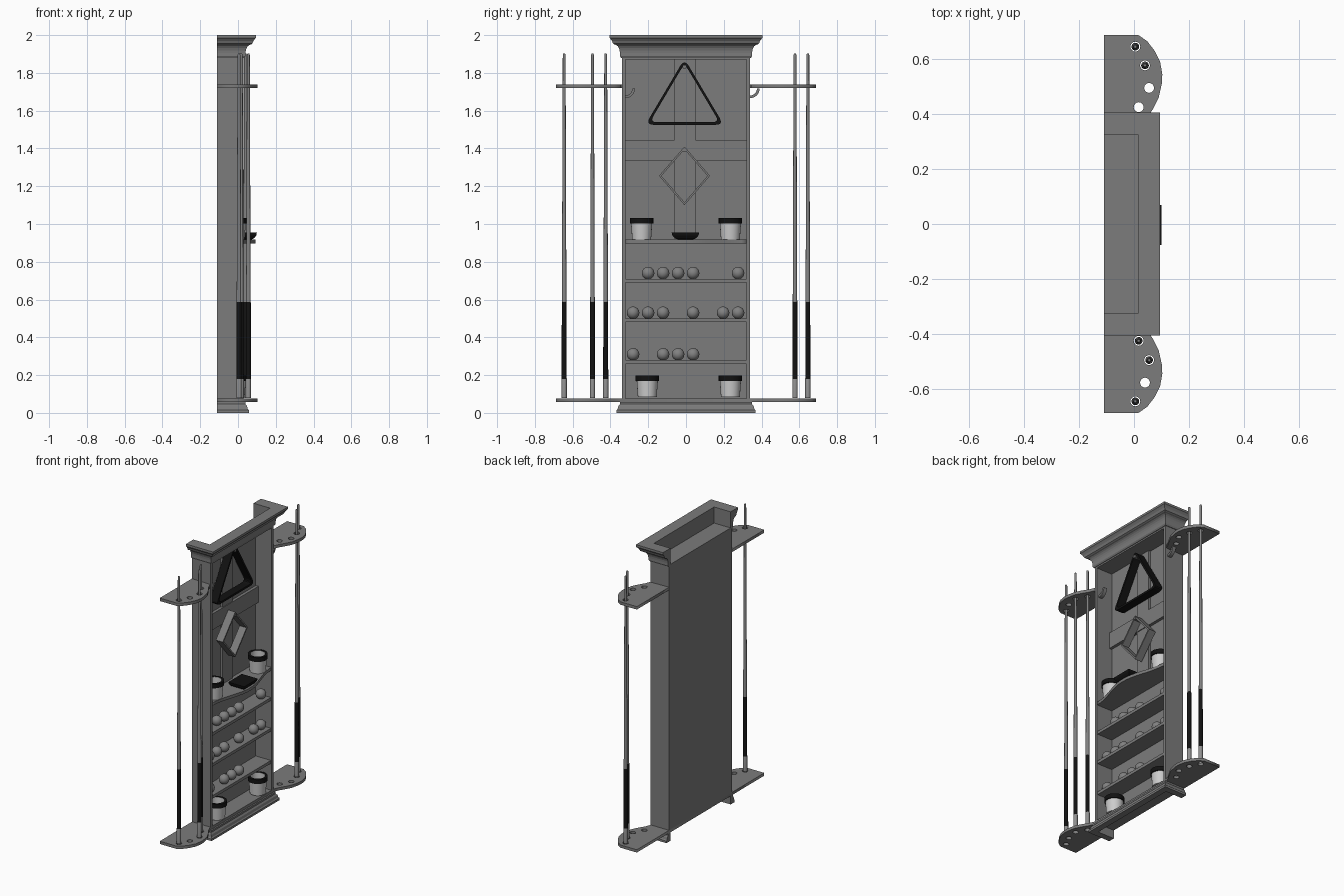
import bpy, bmesh, math
from mathutils import Vector

cube = bpy.data.objects.get("Cube")
if cube:
    bpy.data.objects.remove(cube, do_unlink=True)


def material(name, v):
    m = bpy.data.materials.new(name)
    m.use_nodes = True
    m.diffuse_color = (v, v, v, 1)
    m.node_tree.nodes["Principled BSDF"].inputs["Base Color"].default_value = (v, v, v, 1)
    return m


WOOD = material("grey_wood", 0.2)
BLACK = material("black", 0.006)
WHITE = material("pale_grey", 0.6)
BALL = material("ball_grey", 0.22)
BUTT = material("cue_butt_grey", 0.28)


def finish(name, bm, mats, smooth=False):
    bmesh.ops.recalc_face_normals(bm, faces=bm.faces)
    me = bpy.data.meshes.new(name)
    bm.to_mesh(me)
    bm.free()
    ob = bpy.data.objects.new(name, me)
    bpy.context.collection.objects.link(ob)
    for m in mats:
        me.materials.append(m)
    if smooth:
        bpy.ops.object.select_all(action='DESELECT')
        ob.select_set(True)
        bpy.context.view_layer.objects.active = ob
        bpy.ops.object.shade_smooth_by_angle()
    return ob


def box(name, x0, x1, y0, y1, z0, z1, mat=WOOD):
    bm = bmesh.new()
    bmesh.ops.create_cube(bm, size=1)
    for v in bm.verts:
        v.co = ((x0 + x1) / 2 + v.co.x * (x1 - x0), (y0 + y1) / 2 + v.co.y * (y1 - y0),
                (z0 + z1) / 2 + v.co.z * (z1 - z0))
    return finish(name, bm, [mat])


def rings(bm, loops, close_loops=False):
    """Bridge equal point rings with quads."""
    vs = [[bm.verts.new(p) for p in loop] for loop in loops]
    n = len(vs[0])
    pairs = list(zip(vs, vs[1:])) + ([(vs[-1], vs[0])] if close_loops else [])
    for a, b in pairs:
        for i in range(n):
            bm.faces.new((a[i], a[(i + 1) % n], b[(i + 1) % n], b[i]))
    return vs


def lathe(name, x, y, profile, mats, rule=None, n=20):
    bm = bmesh.new()
    vs = rings(bm, [[(x + r * math.cos(2 * math.pi * i / n), y + r * math.sin(2 * math.pi * i / n), z)
                     for i in range(n)] for r, z in profile])
    bm.faces.new(vs[0])
    bm.faces.new(vs[-1])
    if rule:
        for f in bm.faces:
            f.material_index = rule(f.calc_center_median())
    return finish(name, bm, mats, True)


def moulding(name, profile):
    """Three-sided moulding, open at the back."""
    bm = bmesh.new()
    corners = []
    for end, s in ((0, -1), (1, -1), (1, 1), (0, 1)):
        corners.append([(FRONT + d if end else BACK, s * (HALF + d), z) for d, z in profile])
    vs = rings(bm, corners)
    bm.faces.new(vs[0])
    bm.faces.new(vs[-1])
    finish(name, bm, [WOOD])


def board(name, outline, holes, z0, z1):
    """Flat board with round holes."""
    cu = bpy.data.curves.new(name, 'CURVE')
    cu.dimensions = '2D'
    cu.fill_mode = 'BOTH'
    cu.extrude = (z1 - z0) / 2
    loops = [outline] + [[(x + 0.018 * math.cos(a * math.pi / 8), y + 0.018 * math.sin(a * math.pi / 8))
                          for a in range(16)] for x, y in holes]
    for pts in loops:
        sp = cu.splines.new('POLY')
        sp.points.add(len(pts) - 1)
        for p, (x, y) in zip(sp.points, pts):
            p.co = (x, y, 0, 1)
        sp.use_cyclic_u = True
    cu.materials.append(WOOD)
    ob = bpy.data.objects.new(name, cu)
    ob.location.z = (z0 + z1) / 2
    bpy.context.collection.objects.link(ob)
    bpy.ops.object.select_all(action='DESELECT')
    ob.select_set(True)
    bpy.context.view_layer.objects.active = ob
    bpy.ops.object.convert(target='MESH')


def rounded(points, r, steps=5):
    """Polygon in (y, z) with arcs at its corners."""
    out = []
    for i, p in enumerate(points):
        p, a, b = Vector(p), Vector(points[i - 1]), Vector(points[(i + 1) % len(points)])
        s, e = p + (a - p).normalized() * r, p + (b - p).normalized() * r
        for k in range(steps + 1):
            t = k / steps
            out.append(s * (1 - t) ** 2 + p * 2 * t * (1 - t) + e * t * t)
    return out


def frame(name, outer, inner, x0, x1, mat):
    bm = bmesh.new()
    rings(bm, [[(x, p[0], p[1]) for p in loop] for x, loop in
               ((x0, outer), (x1, outer), (x1, inner), (x0, inner))], True)
    finish(name, bm, [mat])


BACK, FRONT, HALF = -0.11, 0.03, 0.34
INNER = HALF - 0.02
FLOOR, TOP = 0.077, 1.88

# Cabinet body
box("back_panel", BACK, BACK + 0.02, -HALF, HALF, FLOOR, TOP)
for side, s in (("left", 1), ("right", -1)):
    y0, y1 = sorted((s * INNER, s * HALF))
    box(side + "_side_panel", BACK, FRONT, y0, y1, FLOOR, TOP)
box("top_panel", BACK, FRONT, -HALF, HALF, TOP - 0.01, TOP + 0.01)
box("centre_stile", -0.09, -0.075, -0.06, 0.05, 0.92, TOP)
box("cross_rail", -0.09, -0.07, -INNER, INNER, 1.335, 1.445)

# Crown and base mouldings
cove = [(0.01 + 0.028 * (1 - math.cos(a * math.pi / 10)), 1.905 + 0.045 * math.sin(a * math.pi / 10))
        for a in range(6)]
moulding("crown_moulding", [(-0.015, TOP), (0.004, TOP), (0.01, 1.89)] + cove +
         [(0.046, 1.955), (0.052, 1.97), (0.06, 1.98), (0.065, 1.985), (0.065, 2), (-0.015, 2)])
moulding("base_moulding", [(-0.015, 0), (0.028, 0), (0.028, 0.014), (0.022, 0.02), (0.018, 0.036),
                           (0.01, 0.046), (0.01, 0.058), (-0.015, 0.058)])

# Shelves
for z in (0.27, 0.49, 0.70):
    box("ball_shelf", -0.09, 0.025, -INNER, INNER, z - 0.01, z + 0.01)
bow = [(0.028 + 0.064 * math.cos(t * math.pi / 24) ** 2, INNER * t / 12) for t in range(-12, 13)]
board("bowed_shelf", [(-0.09, -INNER)] + bow + [(-0.09, INNER)], [], 0.897, 0.917)

# Cue rack boards
edge = [(FRONT, 0.345), (0.045, 0.38), (0.07, 0.42), (0.09, 0.46), (0.101, 0.51), (0.103, 0.545),
        (0.095, 0.59), (0.075, 0.63), (0.048, 0.665), (0.015, 0.688), (BACK, 0.688)]
slots = [(0.017, 0.425), (0.055, 0.495), (0.04, 0.577), (0.005, 0.645)]
for side, s in (("left", 1), ("right", -1)):
    board(side + "_cue_rack", [(x, s * y) for x, y in [(BACK, HALF)] + edge],
          [(x, s * y) for x, y in slots], 1.719, 1.739)
board("base_board", [(x, y) for x, y in edge] + [(x, -y) for x, y in reversed(edge)],
      slots + [(x, -y) for x, y in slots], 0.058, FLOOR)

# Cues
cue = [(0.014, 0.078), (0.014, 0.18), (0.0135, 0.182), (0.0125, 0.585), (0.012, 0.587),
       (0.0075, 1.88), (0.0075, 1.895), (0.005, 1.902)]
for i, s in ((0, -1), (1, -1), (3, -1), (2, 1), (3, 1)):
    x, y = slots[i]
    lathe("cue", x, s * y, cue, [BUTT, BLACK, BALL],
          lambda c: 0 if c.z < 0.18 else 1 if c.z < 0.586 else 2, 16)

# Balls
for z, places in ((0.71, (1, 2, 3, 4, 7)), (0.50, (0, 1, 2, 4, 6, 7)), (0.28, (0, 2, 3, 4))):
    for i in places:
        bm = bmesh.new()
        bmesh.ops.create_uvsphere(bm, u_segments=20, v_segments=12, radius=0.033)
        bmesh.ops.translate(bm, verts=bm.verts, vec=(-0.02, -0.28 + 0.0794 * i, z + 0.03))
        finish("ball", bm, [BALL], True)

# Cups with black rims
for y, z in ((-0.235, 0.917), (0.235, 0.917), (-0.205, 0.083), (0.235, 0.083)):
    lathe("cup", -0.015, y, [(0.05, z), (0.056, z + 0.085), (0.062, z + 0.086), (0.062, z + 0.115),
                             (0.046, z + 0.115), (0.044, z + 0.01)],
          [WHITE, BLACK], lambda c, z=z: int(c.z > z + 0.0852 and math.hypot(c.x + 0.015, c.y - y) > 0.047), 24)

# Brush tray with rounded underside
bm = bmesh.new()
vs = rings(bm, [[(0.04 + sx * 0.06 * k, -0.003 + sy * 0.073 * k, z)
                 for sx, sy in ((-1, -1), (1, -1), (1, 1), (-1, 1))]
                for k, z in ((0.55, 0.918), (0.8, 0.927), (0.95, 0.94), (1, 0.955))])
bm.faces.new(vs[0])
bm.faces.new(vs[-1])
finish("brush_tray", bm, [BLACK])

# Hanging racks and pegs
frame("triangle_rack", rounded([(-0.215, 1.525), (0.2, 1.525), (-0.008, 1.875)], 0.045),
      rounded([(-0.192, 1.539), (0.177, 1.539), (-0.008, 1.85)], 0.038), -0.07, -0.015, BLACK)
diamond = lambda w, h: [(-0.008 + w, 1.255), (-0.008, 1.255 + h), (-0.008 - w, 1.255), (-0.008, 1.255 - h)]
frame("diamond_rack", diamond(0.135, 0.155), diamond(0.122, 0.14), -0.068, -0.015, WOOD)
for z in (1.83, 1.39):
    box("peg", -0.08, -0.01, -0.016, 0, z - 0.008, z + 0.008)

# Curved hooks
for y in (-INNER, HALF):
    arc = lambda r: [(y - 0.002 + r * math.sin(a * math.pi / 16), 1.718 - r * math.cos(a * math.pi / 16))
                     for a in range(9)]
    loop = arc(0.052) + arc(0.038)[::-1]
    bm = bmesh.new()
    vs = rings(bm, [[(x, p, q) for p, q in loop] for x in (-0.01, 0.015)])
    bm.faces.new(vs[0])
    bm.faces.new(vs[-1])
    finish("hook", bm, [WOOD])
